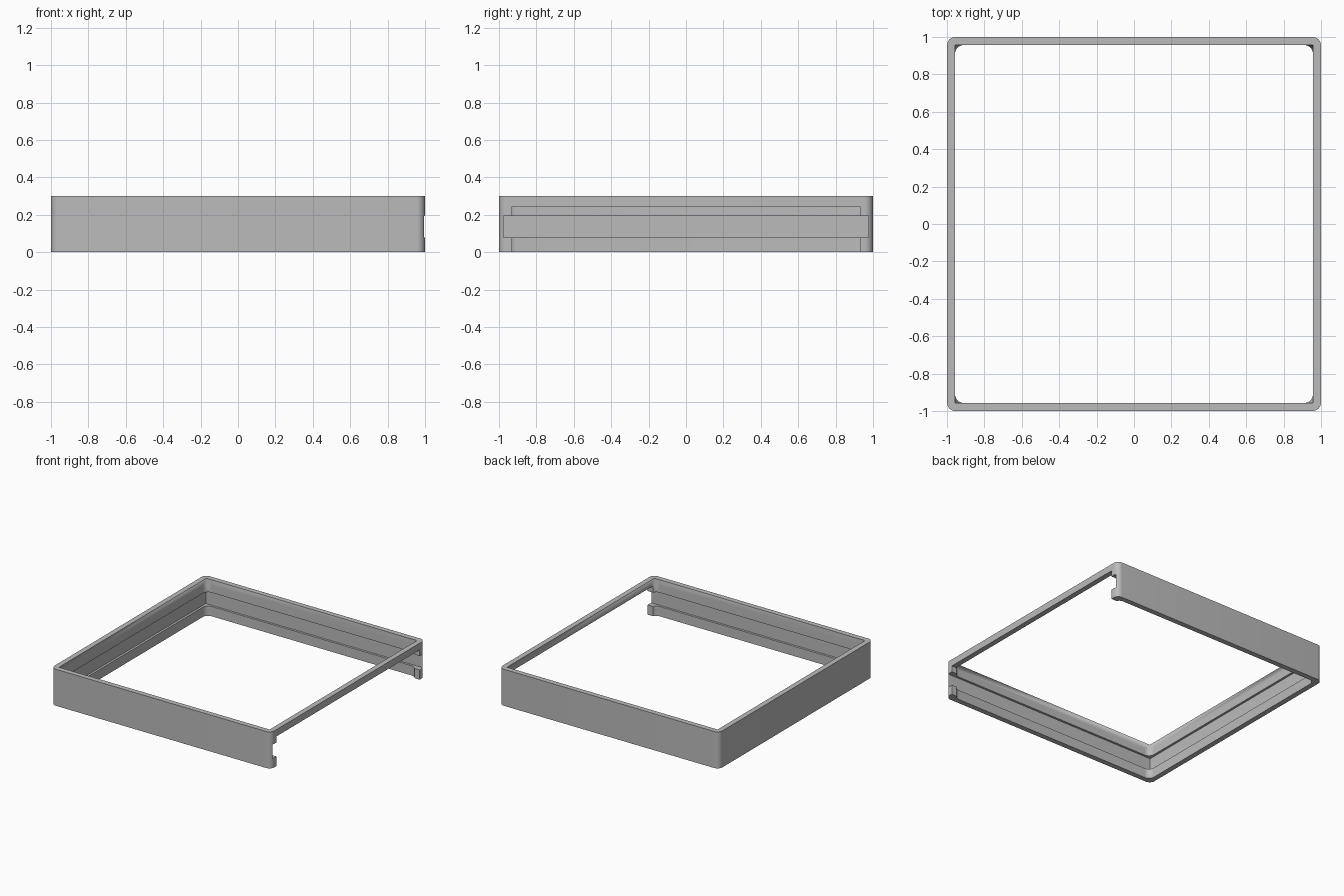
import bpy
import bmesh
from math import cos, sin, pi

cube = bpy.data.objects.get("Cube")
if cube:
    bpy.data.objects.remove(cube, do_unlink=True)

grey = bpy.data.materials.new("light grey")
grey.use_nodes = True
grey.diffuse_color = (0.5, 0.5, 0.5, 1)
grey.node_tree.nodes["Principled BSDF"].inputs["Base Color"].default_value = (0.5, 0.5, 0.5, 1)

HEIGHT = 0.30
INNER = 0.957
STEPS = 8


def ring(bm, half, radius, z):
    """Rounded square loop of vertices."""
    verts = []
    for q, (sx, sy) in enumerate(((1, 1), (-1, 1), (-1, -1), (1, -1))):
        for i in range(STEPS + 1):
            a = (q + i / STEPS) * pi / 2
            verts.append(bm.verts.new((sx * (half - radius) + radius * cos(a),
                                       sy * (half - radius) + radius * sin(a), z)))
    return verts


def make_object(name, bm):
    mesh = bpy.data.meshes.new(name)
    bm.to_mesh(mesh)
    bm.free()
    obj = bpy.data.objects.new(name, mesh)
    bpy.context.collection.objects.link(obj)
    return obj


def cut_box(target, name, low, high):
    """Subtract an axis-aligned box from the target."""
    bm = bmesh.new()
    bmesh.ops.create_cube(bm, size=1)
    for v in bm.verts:
        v.co = [h if c > 0 else l for c, l, h in zip(v.co, low, high)]
    cutter = make_object(name, bm)
    cutter.hide_render = True
    mod = target.modifiers.new(name, "BOOLEAN")
    mod.operation = "DIFFERENCE"
    mod.solver = "EXACT"
    mod.object = cutter
    bpy.context.view_layer.objects.active = target
    bpy.ops.object.modifier_apply(modifier=name)
    bpy.data.objects.remove(cutter, do_unlink=True)


# Square frame: rounded outside, inner corners sharp at the rim and rounded below
bm = bmesh.new()
loops = [ring(bm, 1, 0.045, 0),
         ring(bm, 1, 0.045, HEIGHT),
         ring(bm, INNER, 0, HEIGHT),
         ring(bm, INNER, 0.048, 0.25),
         ring(bm, INNER, 0.048, 0)]
for a, b in zip(loops, loops[1:] + loops[:1]):
    n = len(a)
    for i in range(n):
        j = (i + 1) % n
        bm.faces.new((a[i], a[j], b[j], b[i]))
bmesh.ops.remove_doubles(bm, verts=bm.verts[:], dist=0.0001)
bmesh.ops.recalc_face_normals(bm, faces=bm.faces[:])
frame = make_object("tray_frame", bm)
frame.data.materials.append(grey)

# Open side below the top rail, then the sliding groove along the inner walls
cut_box(frame, "side_opening", (0.93, -0.93, -0.1), (1.2, 0.93, 0.244))
cut_box(frame, "panel_groove", (-0.975, -0.975, 0.08), (1.2, 0.975, 0.194))
# Clear the inner strip of the open side
cut_box(frame, "inner_clearance", (0.8, -0.93, -0.1), (0.94, 0.93, 0.244))

bpy.ops.object.select_all(action="DESELECT")
frame.select_set(True)
bpy.context.view_layer.objects.active = frame
bpy.ops.object.shade_smooth_by_angle(angle=pi / 6)
